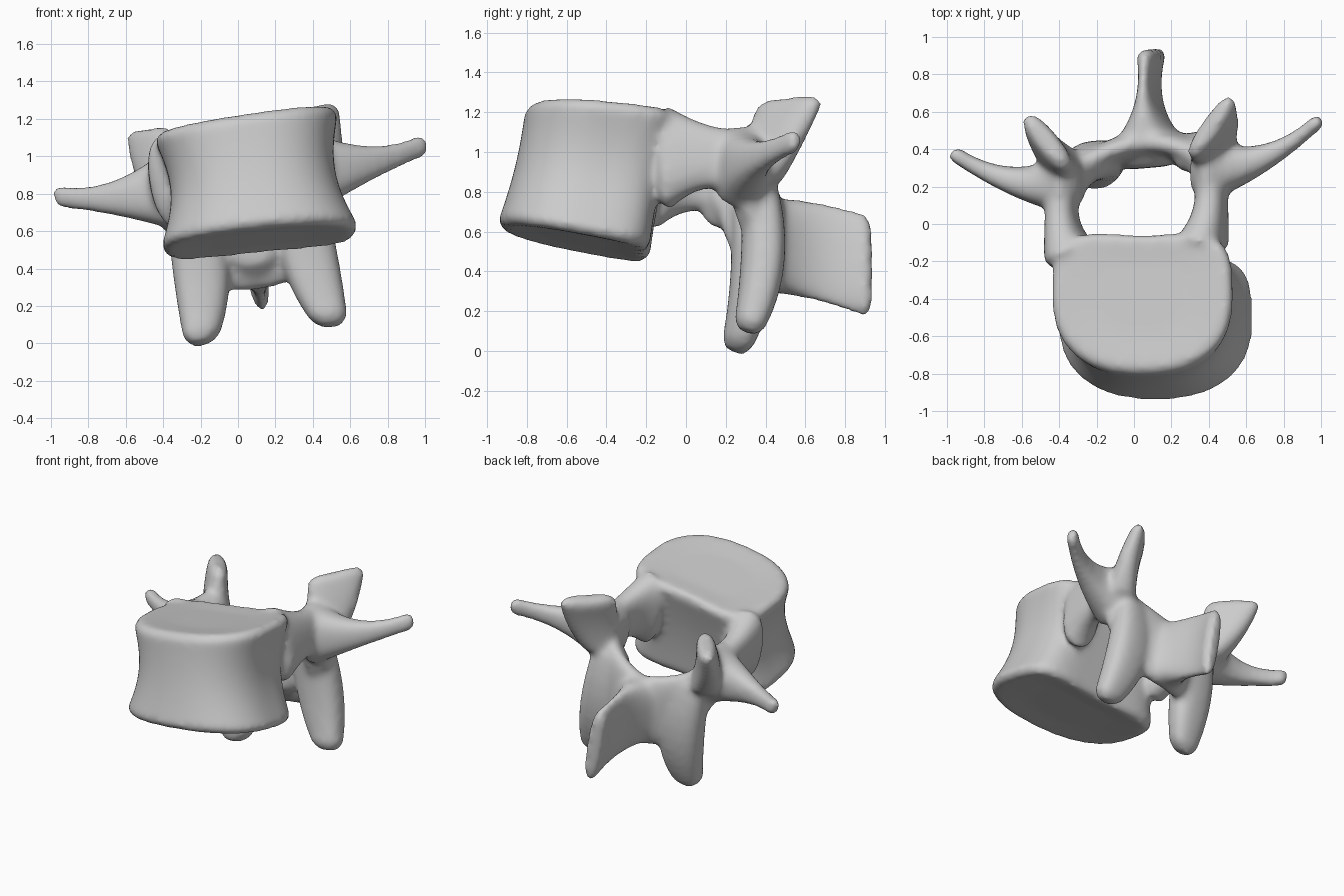
import bpy, bmesh, math
from mathutils import Vector

cube = bpy.data.objects.get("Cube")
if cube:
    bpy.data.objects.remove(cube, do_unlink=True)

bone = bpy.data.materials.new("bone_grey")
bone.use_nodes = True
grey = (0.6, 0.6, 0.6, 1)
bone.diffuse_color = grey
bone.node_tree.nodes["Principled BSDF"].inputs["Base Color"].default_value = grey

parts = []


def signed_power(value, exponent):
    return math.copysign(abs(value) ** exponent, value)


def lerp(start, end, t):
    return start + (end - start) * t


def through(start, middle, end, t):
    """Quadratic curve that passes through three values."""
    return start * (1 - t) * (1 - 2 * t) + middle * 4 * t * (1 - t) + end * t * (2 * t - 1)


def unit_circle(count):
    angles = [math.tau * i / count for i in range(count)]
    return [(math.cos(a), math.sin(a)) for a in angles]


def lean(point):
    """The bony arch sits rolled and slightly turned relative to the body."""
    x, y, z = point
    return Vector((x + 0.16 * (1 - z), y + 0.09 * x, z + 0.14 * x))


def skin(name, rings):
    """Closed mesh object through a list of point rings."""
    bm = bmesh.new()
    loops = [[bm.verts.new(point) for point in ring] for ring in rings]
    for lower, upper in zip(loops, loops[1:]):
        for i in range(len(lower)):
            bm.faces.new((lower[i - 1], lower[i], upper[i], upper[i - 1]))
    bm.faces.new(loops[0])
    bm.faces.new(loops[-1])
    bmesh.ops.recalc_face_normals(bm, faces=bm.faces)
    mesh = bpy.data.meshes.new(name)
    bm.to_mesh(mesh)
    bm.free()
    mesh.materials.append(bone)
    obj = bpy.data.objects.new(name, mesh)
    bpy.context.collection.objects.link(obj)
    parts.append(obj)


def blade(name, path, across, width, thickness, steps=8):
    """Rounded blade along a curved path, wide in the direction across."""
    path = [Vector(point) for point in path]
    across = Vector(across).normalized()
    rings = []

    def add_ring(center, side, half_width, half_thickness):
        rings.append([lean(center
                           + across * half_width * signed_power(c, 0.8)
                           + side * half_thickness * signed_power(s, 0.8))
                      for c, s in unit_circle(24)])

    for step in range(steps + 1):
        t = step / steps
        center = through(*path, t)
        tangent = (through(*path, t + 0.01) - through(*path, t - 0.01)).normalized()
        side = tangent.cross(across).normalized()
        wide, thick = through(*width, t), through(*thickness, t)
        cap = min(wide, thick) * 0.6
        if step == 0:
            add_ring(center - tangent * cap, side, wide - cap, thick * 0.6)
        add_ring(center, side, wide, thick)
        if step == steps:
            add_ring(center + tangent * cap, side, wide - cap, thick * 0.6)
    skin(name, rings)


def blade_pair(name, path, across, width, thickness):
    for prefix, sign in (("left_", 1), ("right_", -1)):
        mirrored = [(sign * x, y, z) for x, y, z in path]
        direction = (sign * across[0], across[1], across[2])
        blade(prefix + name, mirrored, direction, width, thickness)


def body_ring(t, scale):
    """D-shaped outline on a tilted plane: round front, squarer hollowed back."""
    waist = math.sin(math.pi * t)
    half_x = (lerp(0.54, 0.5, t) - 0.08 * waist) * scale
    half_y = (0.425 - 0.02 * waist) * scale
    center_x, center_y = lerp(0.12, 0.04, t), lerp(-0.53, -0.38, t)
    ring = []
    for c, s in unit_circle(48):
        squareness = 0.6 if s > 0 else 0.85
        x = half_x * signed_power(c, squareness)
        y = half_y * signed_power(s, squareness)
        if s > 0:
            y -= 0.09 * scale * (1 - (x / half_x) ** 2)
        z = lerp(0.54, 1.19, t) + lerp(0.1, 0.15, t) * x - lerp(0.19, 0.1, t) * y
        ring.append((center_x + x, center_y + y, z))
    return ring


# Vertebral body: flared rims, narrow waist and slightly dished end plates
wall = [body_ring(lerp(0.06, 0.94, step / 10), 1) for step in range(11)]
skin("vertebral_body",
     [body_ring(0.02, 0.5), body_ring(0, 0.92)] + wall
     + [body_ring(1, 0.92), body_ring(0.98, 0.5)])

# Pedicles joining the body to the arch
blade_pair("pedicle",
           path=((0.36, -0.12, 0.92), (0.4, 0.08, 0.92), (0.38, 0.28, 0.88)),
           across=(0, 0, 1), width=(0.26, 0.16, 0.18), thickness=(0.13, 0.085, 0.1))

# Laminae: the rear wall of the arch
blade_pair("lamina",
           path=((0.38, 0.24, 0.8), (0.25, 0.37, 0.61), (0, 0.44, 0.53)),
           across=(0, 0, 1), width=(0.18, 0.25, 0.24), thickness=(0.1, 0.07, 0.08))

# Spinous process
blade("spinous_process",
      path=((0, 0.42, 0.53), (0, 0.65, 0.5), (0, 0.9, 0.43)),
      across=(0, 0, 1), width=(0.23, 0.25, 0.26), thickness=(0.2, 0.06, 0.06))

# Transverse processes
blade_pair("transverse_process",
           path=((0.39, 0.25, 0.87), (0.69, 0.3, 0.87), (0.97, 0.46, 0.92)),
           across=(0, 0, 1), width=(0.21, 0.09, 0.06), thickness=(0.16, 0.07, 0.04))

# Superior articular processes
blade_pair("superior_process",
           path=((0.38, 0.32, 0.8), (0.43, 0.4, 0.98), (0.44, 0.48, 1.17)),
           across=(0.6, 0.8, 0), width=(0.14, 0.17, 0.19), thickness=(0.1, 0.08, 0.06))

# Inferior articular processes
blade_pair("inferior_process",
           path=((0.3, 0.34, 0.78), (0.29, 0.36, 0.42), (0.34, 0.29, 0.09)),
           across=(1, 0, 0), width=(0.12, 0.15, 0.1), thickness=(0.09, 0.11, 0.08))

# Fuse all parts into one smooth bone
bpy.ops.object.select_all(action="DESELECT")
for part in parts:
    part.select_set(True)
vertebra = parts[0]
bpy.context.view_layer.objects.active = vertebra
bpy.ops.object.join()
vertebra.name = "vertebra"
bpy.ops.object.shade_smooth()
fuse = vertebra.modifiers.new("fuse", "REMESH")
fuse.mode = "VOXEL"
fuse.voxel_size = 0.018
fuse.use_smooth_shade = True
soften = vertebra.modifiers.new("soften", "SMOOTH")
soften.factor = 0.5
soften.iterations = 16
